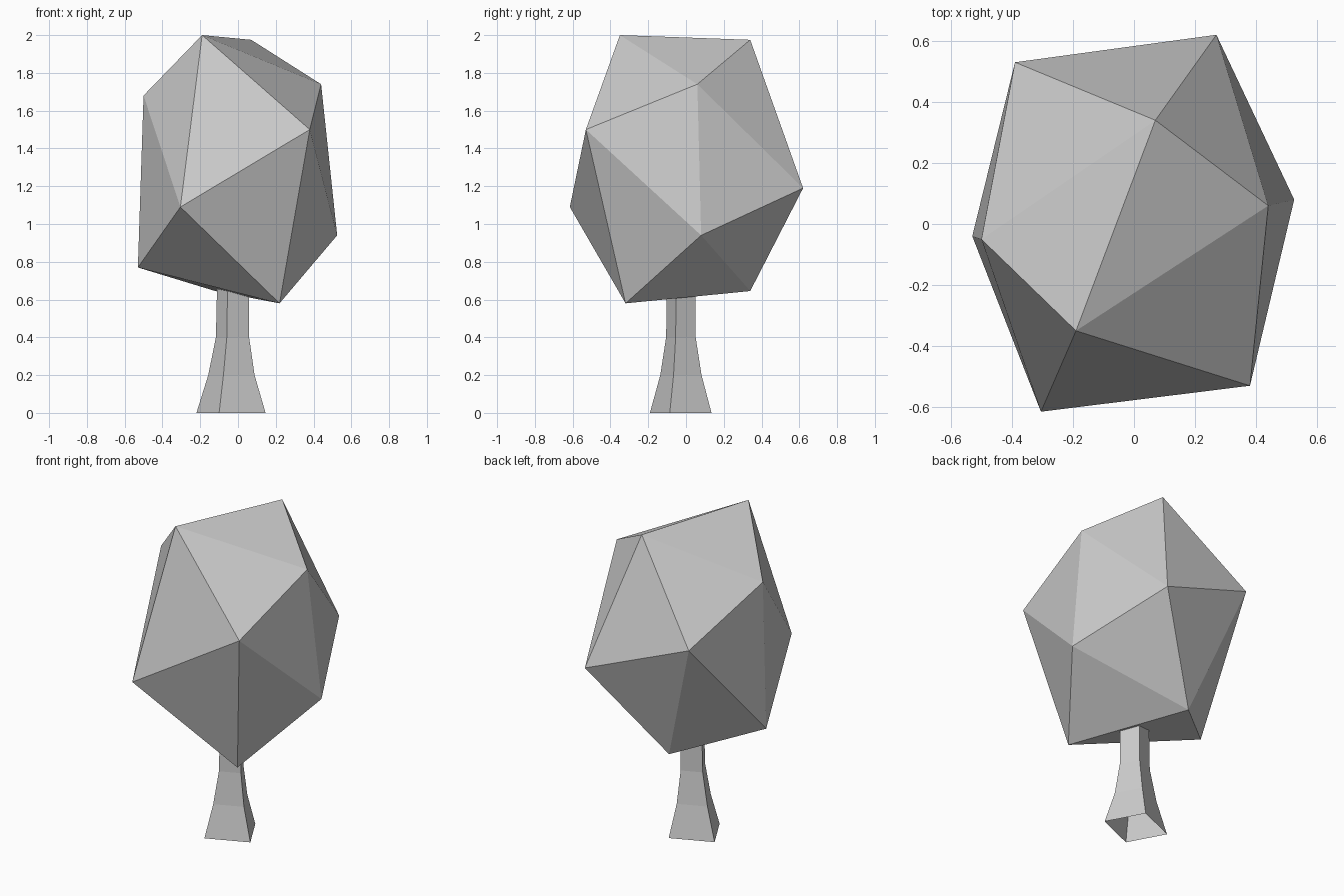
import bpy
import bmesh

cube = bpy.data.objects.get("Cube")
if cube:
    bpy.data.objects.remove(cube, do_unlink=True)


def make_material(name, colour):
    mat = bpy.data.materials.new(name)
    mat.use_nodes = True
    mat.diffuse_color = colour
    mat.node_tree.nodes["Principled BSDF"].inputs["Base Color"].default_value = colour
    return mat


def finish(bm, name, mat):
    bmesh.ops.recalc_face_normals(bm, faces=bm.faces[:])
    mesh = bpy.data.meshes.new(name)
    bm.to_mesh(mesh)
    bm.free()
    mesh.materials.append(mat)
    obj = bpy.data.objects.new(name, mesh)
    bpy.context.collection.objects.link(obj)
    return obj


grey = make_material("plain grey", (0.6, 0.6, 0.6, 1))

# Crown: lopsided twenty-sided solid, the hull of its corner points
corners = [
    (-0.19, -0.35, 2.0), (0.07, 0.34, 1.975),
    (0.44, 0.06, 1.74), (-0.50, -0.05, 1.68),
    (0.38, -0.53, 1.50), (-0.39, 0.53, 1.44),
    (0.27, 0.62, 1.19), (-0.305, -0.615, 1.09),
    (0.525, 0.08, 0.94), (-0.53, -0.04, 0.77),
    (-0.12, 0.34, 0.645), (0.22, -0.32, 0.58),
]
bm = bmesh.new()
for co in corners:
    bm.verts.new(co)
bmesh.ops.convex_hull(bm, input=bm.verts[:])
finish(bm, "crown", grey)

# Trunk: turned four-sided section, flared to the ground and open below
section = [(-0.063, -0.163), (0.183, -0.058), (0.063, 0.163), (-0.183, 0.058)]
rings = [  # height, centre x, centre y, scale
    (0.0, -0.037, -0.028, 1.0),
    (0.2, -0.035, -0.027, 0.67),
    (0.4, -0.029, -0.027, 0.48),
    (0.75, -0.025, -0.025, 0.46),
]
bm = bmesh.new()
loops = [[bm.verts.new((cx + x * s, cy + y * s, z)) for x, y in section]
         for z, cx, cy, s in rings]
for low, high in zip(loops, loops[1:]):
    for i in range(4):
        j = (i + 1) % 4
        bm.faces.new((low[i], low[j], high[j], high[i]))
finish(bm, "trunk", grey)
